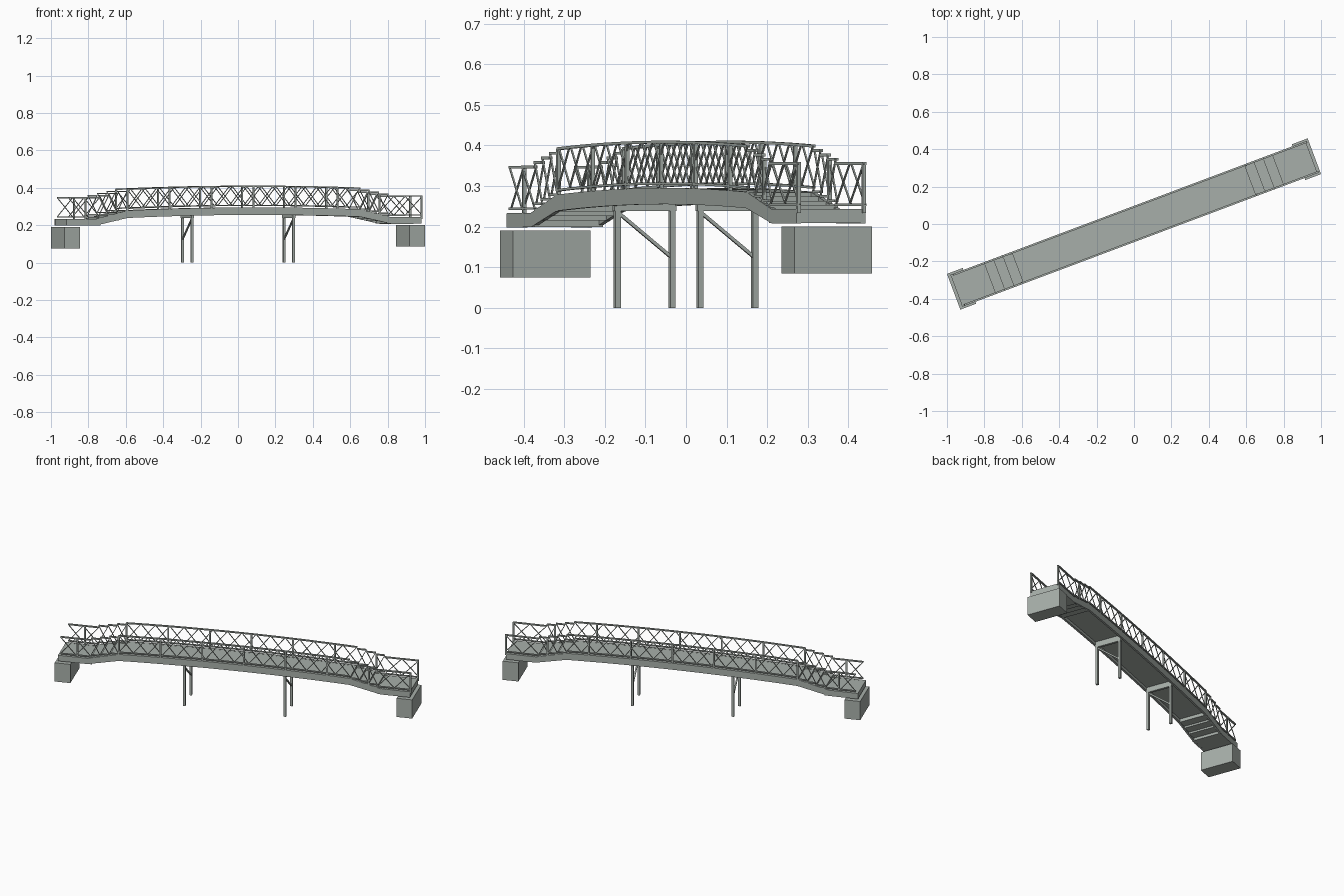
import bpy
import bmesh
import math
from mathutils import Vector

cube = bpy.data.objects.get("Cube")
if cube:
    bpy.data.objects.remove(cube)

HEADING = math.radians(20.6)   # the bridge runs diagonally
STEP_START, TREAD, RISERS, RISE = 0.665, 0.053, 4, 0.011
LANDING = STEP_START + TREAD * (RISERS - 1)
WEST, EAST = -1.0, 1.02
RAIL_V = 0.086
RAIL_LOW, RAIL_TOP = 0.011, 0.113

mat = bpy.data.materials.new("grey_green_concrete")
mat.use_nodes = True
colour = (0.39, 0.43, 0.40, 1)
mat.diffuse_color = colour
mat.node_tree.nodes["Principled BSDF"].inputs["Base Color"].default_value = colour


def deck_z(u):
    """Walking height: shallow arch, then steps down to a landing."""
    a = abs(u)
    if a <= STEP_START:
        z = 0.295 - 0.013 * (a / STEP_START) ** 2
    else:
        k = min(RISERS, int((a - STEP_START) / TREAD) + 1)
        z = 0.282 - RISE * k
    return z + 0.005 * u


def finish(name, bm):
    bmesh.ops.recalc_face_normals(bm, faces=bm.faces)
    mesh = bpy.data.meshes.new(name)
    bm.to_mesh(mesh)
    bm.free()
    mesh.materials.append(mat)
    ob = bpy.data.objects.new(name, mesh)
    ob.rotation_euler.z = HEADING
    bpy.context.collection.objects.link(ob)


def box(bm, u0, u1, v0, v1, z0, z1):
    res = bmesh.ops.create_cube(bm, size=1)
    for p in res["verts"]:
        p.co = ((u0 + u1) / 2 + p.co.x * (u1 - u0),
                (v0 + v1) / 2 + p.co.y * (v1 - v0),
                (z0 + z1) / 2 + p.co.z * (z1 - z0))


def beam(bm, a, b, wide, deep):
    """Rectangular bar from a to b."""
    a, b = Vector(a), Vector(b)
    along = (b - a).normalized()
    ref = Vector((1, 0, 0)) if abs(along.y) > 0.5 else Vector((0, 1, 0))
    side = (ref - along * ref.dot(along)).normalized()
    up = along.cross(side)
    res = bmesh.ops.create_cube(bm, size=1)
    for p in res["verts"]:
        c = p.co.copy()
        p.co = (a + b) / 2 + along * c.x * (b - a).length + side * c.y * wide + up * c.z * deep


def extrude_profile(bm, profile, v0, v1):
    face = bm.faces.new([bm.verts.new((u, v0, z)) for u, z in profile])
    res = bmesh.ops.extrude_face_region(bm, geom=[face])
    moved = [g for g in res["geom"] if isinstance(g, bmesh.types.BMVert)]
    bmesh.ops.translate(bm, verts=moved, vec=(0, v1 - v0, 0))


SPANS = 16
main = [-STEP_START + 2 * STEP_START * i / SPANS for i in range(SPANS + 1)]

# Side girders: arched middle, sloping stair stringers, level ends
stations = [-1.015, -LANDING - 0.02] + main + [LANDING + 0.02, 1.015]
for name, s in (("right_girder", -1), ("left_girder", 1)):
    top = [(u, deck_z(u)) for u in stations]
    under = [(u, z - (0.04 if abs(u) <= STEP_START else 0.035)) for u, z in top]
    bm = bmesh.new()
    extrude_profile(bm, top + under[::-1], s * 0.079, s * 0.091)
    finish(name, bm)

# Deck slab between the girders
bm = bmesh.new()
top = [(u, deck_z(u) - 0.001) for u in main]
extrude_profile(bm, top + [(u, z - 0.02) for u, z in top[::-1]], -0.08, 0.08)
finish("deck", bm)

# Stair treads and end landings
for name, s in (("west", -1), ("east", 1)):
    bm = bmesh.new()
    for k in range(RISERS - 1):
        a = STEP_START + k * TREAD
        z = deck_z(s * (a + TREAD / 2))
        u0, u1 = sorted((s * (a - 0.004), s * (a + TREAD)))
        box(bm, u0, u1, -0.09, 0.09, z - 0.03, z)
    finish(name + "_stairs", bm)
    bm = bmesh.new()
    z = deck_z(s)
    u0, u1 = sorted((s * (LANDING - 0.004), s * 1.014))
    box(bm, u0, u1, -0.09, 0.09, z - 0.034, z)
    finish(name + "_landing", bm)

    # Concrete abutment block
    bm = bmesh.new()
    u0, u1 = sorted((s * 0.94, s * 1.03))
    box(bm, u0, u1, -0.102, 0.102, 0.08 + 0.005 * s, 0.195 + 0.005 * s)
    finish(name + "_abutment", bm)

# Railing bays as (start, end, start height, end height)
bays = [(a, b, deck_z(a), deck_z(b)) for a, b in zip(main, main[1:])]
for s, end in ((-1, -WEST), (1, EAST)):
    mid = (LANDING + end) / 2
    edges = [STEP_START + k * TREAD for k in range(RISERS)] + [mid, end]
    for a, b in zip(edges, edges[1:]):
        z = deck_z(s * (a + b) / 2)
        bays.append((s * a, s * b, z, z))

for name, s in (("right", -1), ("left", 1)):
    v = s * RAIL_V
    rails, lattice, posts = bmesh.new(), bmesh.new(), bmesh.new()
    for a, b, za, zb in bays:
        for h, size in ((RAIL_LOW, 0.006), (RAIL_TOP, 0.007)):
            beam(rails, (a, v, za + h), (b, v, zb + h), 0.010, size)
        # Crossed bars, set slightly apart
        beam(lattice, (a, v - 0.002, za + RAIL_LOW), (b, v - 0.002, zb + RAIL_TOP), 0.004, 0.004)
        beam(lattice, (a, v + 0.002, za + RAIL_TOP), (b, v + 0.002, zb + RAIL_LOW), 0.004, 0.004)
    for i in range(9):
        u = EAST - 0.004 - 0.24 * i
        z = deck_z(u)
        box(posts, u - 0.0045, u + 0.0045, v - 0.0045, v + 0.0045, z - 0.01, z + RAIL_TOP)
    finish(name + "_handrails", rails)
    finish(name + "_lattice", lattice)
    finish(name + "_railing_posts", posts)

# Piers: two legs, a cross beam and a diagonal brace
for name, u in (("west_pier", -0.29), ("east_pier", 0.29)):
    bm = bmesh.new()
    for v in (-0.072, 0.072):
        box(bm, u - 0.007, u + 0.007, v - 0.007, v + 0.007, 0, 0.25)
    box(bm, u - 0.007, u + 0.007, -0.082, 0.082, 0.238, 0.256)
    beam(bm, (u, -0.07, 0.235), (u, 0.07, 0.125), 0.008, 0.008)
    finish(name, bm)
    # Bearing plate filling the gap up to the deck
    bm = bmesh.new()
    box(bm, u - 0.007, u + 0.007, -0.08, 0.08, 0.254, deck_z(u) - 0.018)
    finish(name + "_bearing", bm)
